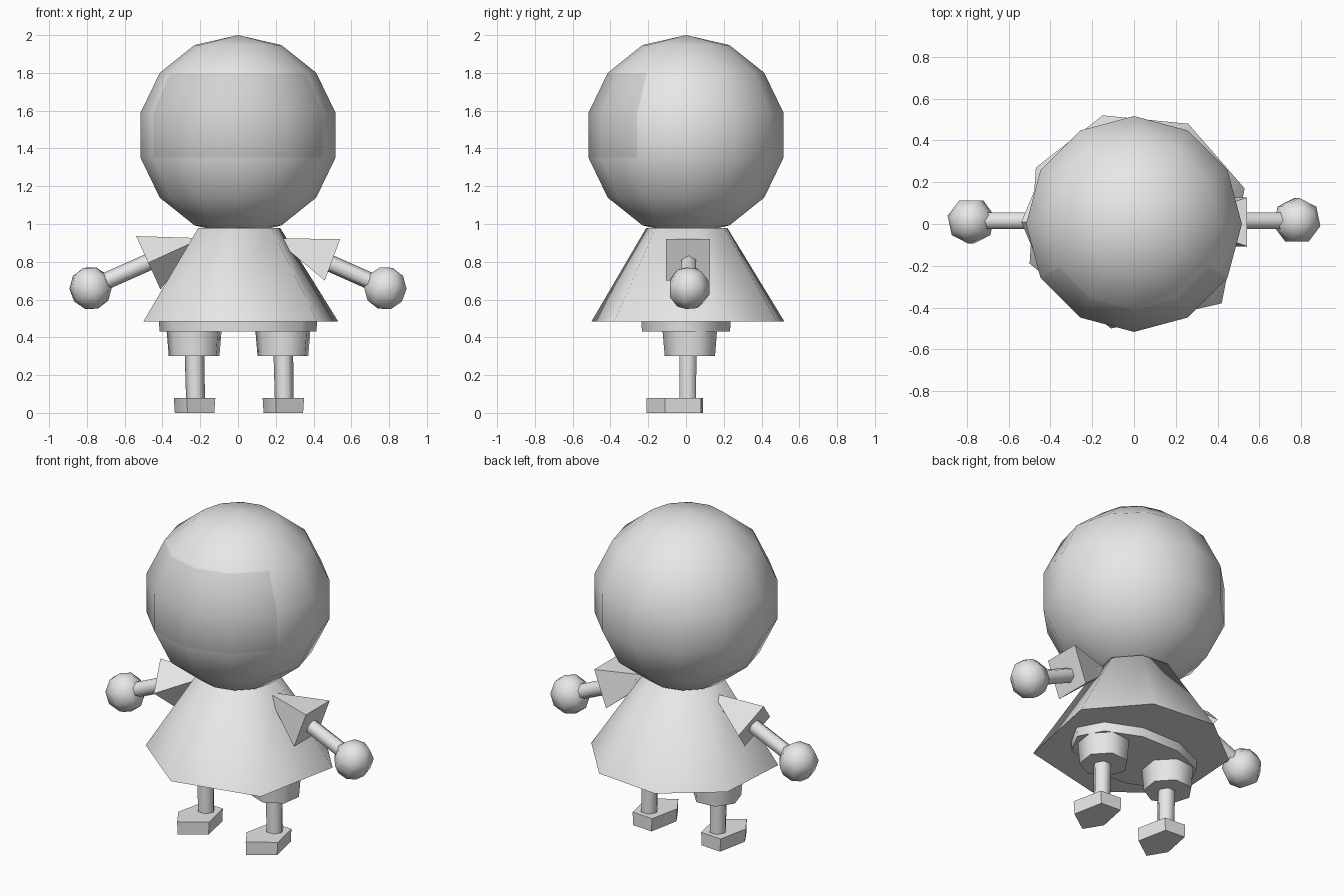
import bpy, bmesh, math
from mathutils import Vector, Matrix

if "Cube" in bpy.data.objects:
    bpy.data.objects.remove(bpy.data.objects["Cube"])


def material(name, v):
    m = bpy.data.materials.new(name)
    m.diffuse_color = (v, v, v, 1)
    m.use_nodes = True
    m.node_tree.nodes["Principled BSDF"].inputs["Base Color"].default_value = m.diffuse_color
    return m


GREY = material("light grey", 0.8)
DARK = material("face grey", 0.65)


def finish(name, bm, angle=62):
    """Turn a bmesh into a smooth-shaded object with sharp creases."""
    bmesh.ops.recalc_face_normals(bm, faces=bm.faces)
    me = bpy.data.meshes.new(name)
    bm.to_mesh(me)
    bm.free()
    ob = bpy.data.objects.new(name, me)
    bpy.context.collection.objects.link(ob)
    me.materials.append(GREY)
    bpy.ops.object.select_all(action='DESELECT')
    ob.select_set(True)
    bpy.context.view_layer.objects.active = ob
    bpy.ops.object.shade_smooth_by_angle(angle=math.radians(angle))
    return ob


def loft(name, bottom, top, z0, z1):
    """Capped solid between two outlines."""
    bm = bmesh.new()
    a = [bm.verts.new((x, y, z0)) for x, y in bottom]
    b = [bm.verts.new((x, y, z1)) for x, y in top]
    n = len(a)
    for i in range(n):
        j = (i + 1) % n
        bm.faces.new((a[i], a[j], b[j], b[i]))
    bm.faces.new(a[::-1])
    bm.faces.new(b)
    return finish(name, bm)


def ring(n, rx, ry, cx=0.0, cy=0.0, turn=0.0):
    return [(cx + rx * math.cos(turn + math.tau * i / n),
             cy + ry * math.sin(turn + math.tau * i / n)) for i in range(n)]


def rod(name, p, q, r0, r1, sides, turn=0.0):
    """Cone or cylinder from p to q."""
    p, q = Vector(p), Vector(q)
    d = q - p
    bm = bmesh.new()
    bmesh.ops.create_cone(bm, cap_ends=True, segments=sides, radius1=r0,
                          radius2=r1, depth=d.length)
    # local x stays along world y so that turn is predictable
    z = d.normalized()
    x = Vector((0, 1, 0))
    x = (x - z * x.dot(z)).normalized()
    y = z.cross(x)
    rot = Matrix((x, y, z)).transposed().to_4x4()
    bm.transform(Matrix.Translation((p + q) / 2) @ rot @ Matrix.Rotation(turn, 4, 'Z'))
    return finish(name, bm)


# Head, with the face panel on its front faces
bm = bmesh.new()
bmesh.ops.create_uvsphere(bm, u_segments=12, v_segments=7, radius=0.53)
bm.transform(Matrix.Translation((0, 0, 1.47)))
head = finish("head", bm)
head.data.materials.append(DARK)
for f in head.data.polygons:
    if f.center.y < -0.25 and 1.36 < f.center.z < 1.79:
        f.material_index = 1

# Flared dress with an uneven hem
hem = [(0.53, 0.17), (0.26, 0.48), (-0.15, 0.52), (-0.47, 0.27),
       (-0.50, -0.19), (-0.11, -0.50), (0.42, -0.38)]
loft("dress", hem, [(x * 0.42, y * 0.42) for x, y in hem], 0.485, 0.98)

# Underskirt
loft("underskirt", ring(10, 0.415, 0.245), ring(10, 0.42, 0.25), 0.43, 0.50)

# Legs
shoe = [(-0.04, -0.21), (0.11, -0.11), (0.07, 0.08), (-0.07, 0.09), (-0.11, -0.10)]
for side, x in (("left", -0.23), ("right", 0.24)):
    loft(side + "_trouser_cuff", ring(7, 0.138, 0.138, x, 0.025, 0.3),
         ring(7, 0.15, 0.15, x, 0.025, 0.3), 0.30, 0.44)
    loft(side + "_leg", ring(6, 0.05, 0.05, x + 0.005, 0.01),
         ring(6, 0.052, 0.052, x, 0.01), 0.07, 0.31)
    loft(side + "_shoe", [(x + a * 0.95, b) for a, b in shoe],
         [(x + a, b) for a, b in shoe], 0.0, 0.08)

# Sleeves, arms and hands
rod("left_sleeve", (-0.475, 0.01, 0.795), (-0.19, 0.01, 0.925), 0.155, 0.0, 4)
rod("right_sleeve", (0.50, 0.01, 0.81), (0.19, 0.01, 0.925), 0.165, 0.0, 4, math.pi / 4)
for side, s in (("left", -1), ("right", 1)):
    rod(side + "_arm", (s * 0.30, 0.015, 0.875), (s * 0.74, 0.015, 0.68), 0.045, 0.045, 6)
    bm = bmesh.new()
    bmesh.ops.create_uvsphere(bm, u_segments=7, v_segments=5, radius=0.115)
    bm.transform(Matrix.Translation((s * 0.78, 0.015, 0.66))
                 @ Matrix.Rotation(s * 0.35, 4, 'Y') @ Matrix.Rotation(math.pi / 2 * (1 - s), 4, 'Z'))
    finish(side + "_hand", bm)
